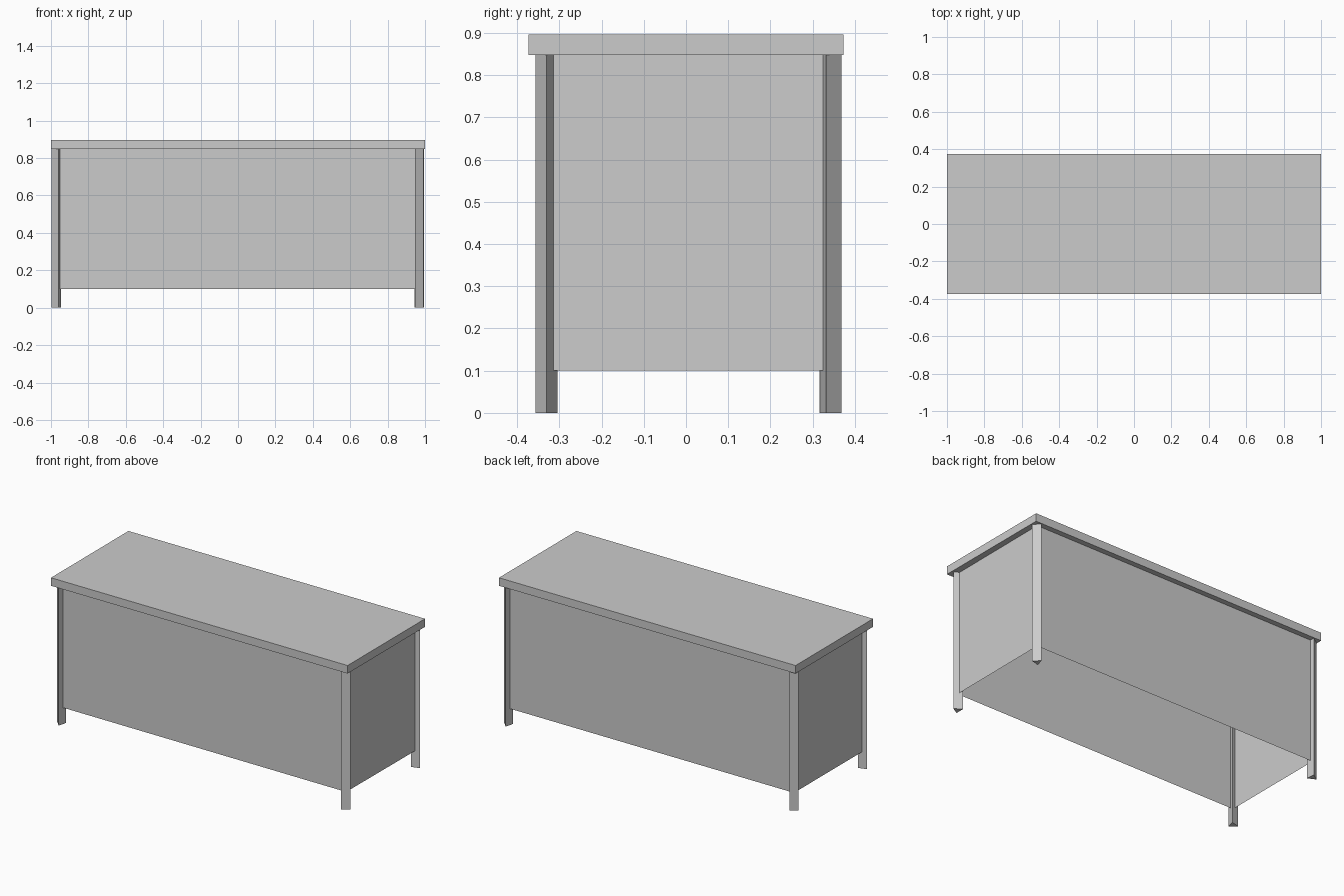
import bpy
import bmesh
from math import radians, cos, sin

cube = bpy.data.objects.get("Cube")
if cube:
    bpy.data.objects.remove(cube, do_unlink=True)

TOP_Z, UNDER_Z, PANEL_Z = 0.897, 0.848, 0.1

grey = bpy.data.materials.new("light_grey")
grey.use_nodes = True
colour = (0.6, 0.6, 0.6, 1)
grey.diffuse_color = colour
grey.node_tree.nodes["Principled BSDF"].inputs["Base Color"].default_value = colour


def finish(name, bm):
    mesh = bpy.data.meshes.new(name)
    bm.to_mesh(mesh)
    bm.free()
    mesh.materials.append(grey)
    obj = bpy.data.objects.new(name, mesh)
    bpy.context.collection.objects.link(obj)


def prism(name, outline, low, high):
    bm = bmesh.new()
    base = bm.faces.new([bm.verts.new((x, y, low)) for x, y in outline])
    side = bmesh.ops.extrude_face_region(bm, geom=[base])
    for v in side["geom"]:
        if isinstance(v, bmesh.types.BMVert):
            v.co.z = high
    bmesh.ops.recalc_face_normals(bm, faces=bm.faces)
    finish(name, bm)


def panel(name, a, b):
    # thin sheet hanging between two leg centres
    bm = bmesh.new()
    points = [(*a, PANEL_Z), (*b, PANEL_Z), (*b, UNDER_Z), (*a, UNDER_Z)]
    bm.faces.new([bm.verts.new(p) for p in points])
    finish(name, bm)


# Table top
prism("table_top", [(-1, -0.373), (1, -0.373), (1, 0.373), (-1, 0.373)], UNDER_Z, TOP_Z)

# Three-sided legs, each turned so a flat side faces outward: centre, turn
legs = {
    "front_left_leg": ((0.961, -0.331), 0),
    "back_left_leg": ((0.965, 0.34), 105),
    "back_right_leg": ((-0.967, 0.341), 65),
    "front_right_leg": ((-0.968, -0.326), 45),
}
for name, ((cx, cy), turn) in legs.items():
    corners = [radians(turn + 120 * i) for i in range(3)]
    prism(name, [(cx + 0.03 * cos(t), cy + 0.03 * sin(t)) for t in corners], 0, UNDER_Z)

# Panels between neighbouring legs
centres = [centre for centre, turn in legs.values()]
for i, name in enumerate(["left_panel", "back_panel", "right_panel", "front_panel"]):
    panel(name, centres[i], centres[(i + 1) % 4])
